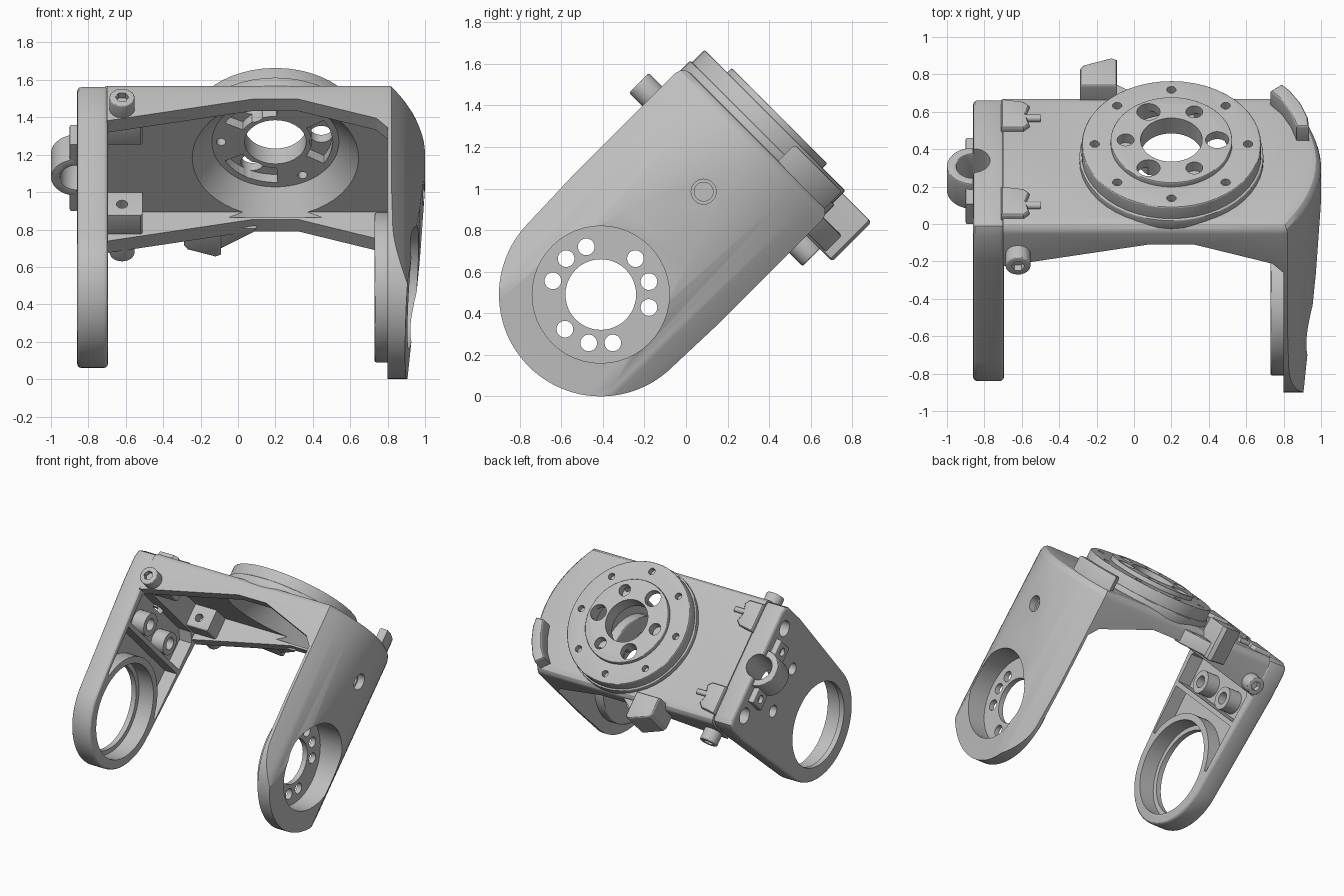
import bpy, bmesh
from math import sin, cos, radians
from mathutils import Matrix

# Local frame: x across, w across the plate, n along the arms; pivot at origin
if "Cube" in bpy.data.objects:
    bpy.data.objects.remove(bpy.data.objects["Cube"])

PLACE = Matrix.Translation((0, -0.41, 0.49)) @ Matrix.Rotation(radians(-45), 4, 'X')
MAP = {'x': lambda a, b, h: (h, a, b),
       'w': lambda a, b, h: (a, h, b),
       'n': lambda a, b, h: (a, b, h)}

grey = bpy.data.materials.new("machined grey")
grey.use_nodes = True
COLOUR = (0.52, 0.52, 0.52, 1)
grey.diffuse_color = COLOUR
grey.node_tree.nodes["Principled BSDF"].inputs["Base Color"].default_value = COLOUR


def prism(name, pts, axis, lo, hi, bevel=0, hi_pts=None):
    """Extrude or loft a 2D outline along an axis, optionally rounding the cap edges."""
    bm = bmesh.new()
    put = MAP[axis]
    low = [bm.verts.new(put(a, b, lo)) for a, b in pts]
    high = [bm.verts.new(put(a, b, hi)) for a, b in hi_pts or pts]
    caps = [bm.faces.new(low), bm.faces.new(high)]
    for i in range(len(pts)):
        j = (i + 1) % len(pts)
        bm.faces.new((low[i], low[j], high[j], high[i]))
    bmesh.ops.recalc_face_normals(bm, faces=bm.faces)
    if bevel:
        edges = {e for f in caps for e in f.edges}
        bmesh.ops.bevel(bm, geom=list(edges), offset=bevel, segments=3,
                        profile=0.5, affect='EDGES')
    mesh = bpy.data.meshes.new(name)
    bm.to_mesh(mesh)
    bm.free()
    obj = bpy.data.objects.new(name, mesh)
    bpy.context.collection.objects.link(obj)
    mesh.materials.append(grey)
    return obj


def arc(r, start=0, end=360, c=(0, 0), steps=48):
    full = abs(end - start) == 360
    count = steps if full else steps + 1
    return [(c[0] + r * cos(radians(start + (end - start) * i / steps)),
             c[1] + r * sin(radians(start + (end - start) * i / steps)))
            for i in range(count)]


def rect(a0, a1, b0, b1):
    return [(a0, b0), (a1, b0), (a1, b1), (a0, b1)]


def disc(name, c, r, axis, lo, hi, bevel=0):
    return prism(name, arc(r, c=c), axis, lo, hi, bevel)


def combine(target, tool, op='DIFFERENCE'):
    mod = target.modifiers.new("cut", 'BOOLEAN')
    mod.operation, mod.solver, mod.object = op, 'EXACT', tool
    bpy.context.view_layer.objects.active = target
    bpy.ops.object.modifier_apply(modifier=mod.name)
    bpy.data.objects.remove(tool)


def hole(target, c, r, axis, lo, hi):
    combine(target, disc("cutter", c, r, axis, lo, hi))


# Bridge and drive-side arm, carved from one block
outline = arc(0.49, 180, 360) + [(0.53, 1.2), (-0.53, 1.2)]
body = prism("bridge_and_left_arm", outline, 'x', -0.70, 1.1)
steps = [i / 10 - 1 for i in range(21)]
plan = [(-0.9, -0.5)] + [(1.0 - 0.18 * t * t, 0.5 * t) for t in steps] + [(-0.9, 0.5)]
combine(body, prism("plan", plan, 'n', -1, 1.06, 0.055), 'INTERSECT')
side = [(-0.95, -0.8), (0.87, -0.8), (0.90, -0.4), (0.935, 0), (0.972, 0.4),
        (0.992, 0.7), (1.02, 1.0), (1.02, 1.3), (-0.95, 1.3)]
combine(body, prism("side", side, 'w', -0.7, 0.7), 'INTERSECT')
combine(body, prism("hollow", rect(-0.8, 0.8, -0.41, 0.41), 'n', -1, 0.98))
skirt = [(-0.8, -1), (-0.8, 0.74), (0.08, 0.925), (0.32, 0.925),
         (0.74, 0.78), (0.8, 0.71), (0.8, -1)]
combine(body, prism("skirt", skirt, 'w', -0.8, 0.8))

# Drive flange on the plate, with a conical cup beneath
FC = (0.2, 0)
combine(body, disc("flange_base", FC, 0.492, 'n', 1.03, 1.10, 0.008), 'UNION')
combine(body, disc("flange", FC, 0.48, 'n', 1.05, 1.185, 0.008), 'UNION')
combine(body, disc("hub", FC, 0.325, 'n', 1.1, 1.216, 0.006), 'UNION')
combine(body, prism("cup", arc(0.48, c=FC), 'n', 0.94, 1.10, hi_pts=arc(0.34, c=FC)))
hole(body, FC, 0.165, 'n', 1.0, 1.3)


def around(r, deg):
    return (FC[0] + r * cos(radians(deg)), FC[1] + r * sin(radians(deg)))


for i in range(8):
    hole(body, around(0.41, 45 * i), 0.025, 'n', 1.14, 1.3)
for i in range(3):
    a = 120 * i
    hole(body, around(0.245, a), 0.062, 'n', 1.05, 1.3)
    hole(body, around(0.245, a + 60), 0.045, 'n', 1.15, 1.3)
    hole(body, around(0.29, a + 60), 0.025, 'n', 1.05, 1.16)
    slot = arc(0.305, a - 32, a + 32, FC, 12) + arc(0.195, a + 32, a - 32, FC, 12)
    combine(body, prism("slot", slot, 'n', 1.05, 1.16))

# Motor seat in the drive-side arm
combine(body, disc("seat", (0, 0), 0.40, 'x', 0.73, 0.83, 0.01), 'UNION')
hole(body, (0, 0), 0.33, 'x', 0.77, 1.2)
hole(body, (0, 0), 0.17, 'x', 0.6, 1.2)
for deg in (152, 179, 209, 269, 301, 329, 30, 60, 91):
    hole(body, (0.24 * cos(radians(deg)), 0.24 * sin(radians(deg))), 0.04, 'x', 0.6, 1.2)
hole(body, (0, 0.70), 0.06, 'x', 0.94, 1.2)
hole(body, (0, 0.70), 0.045, 'x', 0.88, 1.2)
parts = [body]

# Bearing-side arm
outline = arc(0.43, 184, 356) + [(0.495, 0.8), (0.495, 0.99), (0.475, 1.04), (0.425, 1.06),
                                 (-0.425, 1.06), (-0.475, 1.04), (-0.495, 0.99), (-0.495, 0.8)]
arm = prism("right_arm", outline, 'x', -0.86, -0.695, 0.022)
pocket = [(-0.41, 0.12), (0.41, 0.12), (0.43, 0.74), (0.36, 0.8), (-0.36, 0.8), (-0.43, 0.74)]
recess = prism("recess", pocket, 'x', -0.80, -0.6)
combine(recess, disc("keep_ring", (0, 0), 0.405, 'x', -0.9, -0.5))
combine(recess, prism("keep_rib", rect(-0.5, 0.5, 0.49, 0.525), 'x', -0.9, -0.5))
for s in (-1, 1):
    combine(recess, disc("keep_boss", (s * 0.17, 0.62), 0.085, 'x', -0.9, -0.5))
combine(arm, recess)
hole(arm, (0, 0), 0.32, 'x', -1, -0.5)
hole(arm, (0, 0), 0.355, 'x', -0.82, -0.5)
hole(arm, (-0.86, 0), 0.09, 'n', 0.78, 1.2)
for s in (-1, 1):
    hole(arm, (s * 0.17, 0.62), 0.045, 'x', -1, -0.5)
    hole(arm, (s * 0.35, 0.94), 0.06, 'x', -1, -0.78)
parts.append(arm)

# Cable clip on the outside of the bearing-side arm
half = arc(0.14, 90, 270, (-0.86, 0), 24) + arc(0.09, 270, 90, (-0.86, 0), 24)
parts.append(prism("cable_clip", half, 'n', 0.83, 1.02, 0.006))
for s, side_name in ((-1, "front"), (1, "back")):
    w = sorted((s * 0.10, s * 0.25))
    tab = prism("clip_tab_" + side_name, rect(w[0], w[1], 0.83, 0.98), 'x', -0.90, -0.855, 0.008)
    hole(tab, (s * 0.19, 0.90), 0.03, 'x', -1, -0.87)
    parts.append(tab)

    # Fixing block under the plate, with its tongue on top
    w = sorted((s * 0.26, s * 0.42))
    block = prism("fixing_block_" + side_name, rect(-0.71, -0.51, w[0], w[1]),
                  'n', 0.81, 0.99, 0.02)
    w = sorted((s * 0.2, s * 0.33))
    hole(block, (-0.62, 0.89), 0.03, 'w', w[0], w[1])
    parts.append(block)
    tongue = [(-0.71, -0.11), (-0.59, -0.11), (-0.56, -0.08), (-0.58, 0.0), (-0.56, 0.06),
              (-0.59, 0.09), (-0.71, 0.11)]
    tongue = [(x, s * 0.33 + y) for x, y in tongue]
    parts.append(prism("tongue_" + side_name, tongue, 'n', 1.03, 1.09, 0.012))
    parts.append(disc("pin_" + side_name, (s * 0.33 - 0.02, 1.07), 0.02, 'x', -0.60, -0.50))

    # Socket-head screw through the skirt
    w = sorted((s * 0.46, s * 0.59))
    screw = disc("screw_" + side_name, (-0.62, 0.85), 0.067, 'w', w[0], w[1], 0.008)
    w = sorted((s * 0.55, s * 0.7))
    combine(screw, prism("socket", arc(0.036, c=(-0.62, 0.85), steps=6), 'w', w[0], w[1]))
    parts.append(screw)

# Stop tabs on the plate edges
stop = [(-0.29, 0.46), (-0.09, 0.46), (-0.09, 0.66), (-0.12, 0.675), (-0.27, 0.62), (-0.29, 0.59)]
parts.append(prism("back_stop", stop, 'n', 0.90, 1.167, 0.015))
gusset = [(-0.12, 0.46), (0.10, 0.46), (0.08, 0.50), (-0.12, 0.64)]
parts.append(prism("back_stop_gusset", gusset, 'n', 0.91, 1.02, 0.01))
corner = [(0.73, 0.42), (0.79, 0.47), (0.83, 0.43), (0.89, 0.33), (0.93, 0.22), (0.935, 0.15),
          (0.87, 0.15), (0.84, 0.25), (0.79, 0.35)]
parts.append(prism("corner_stop", corner, 'n', 1.0, 1.17, 0.012))

# Tilt into place and shade
bpy.ops.object.select_all(action='DESELECT')
for obj in parts:
    obj.matrix_world = PLACE
    obj.select_set(True)
bpy.context.view_layer.objects.active = body
bpy.ops.object.shade_smooth_by_angle(angle=radians(30))
